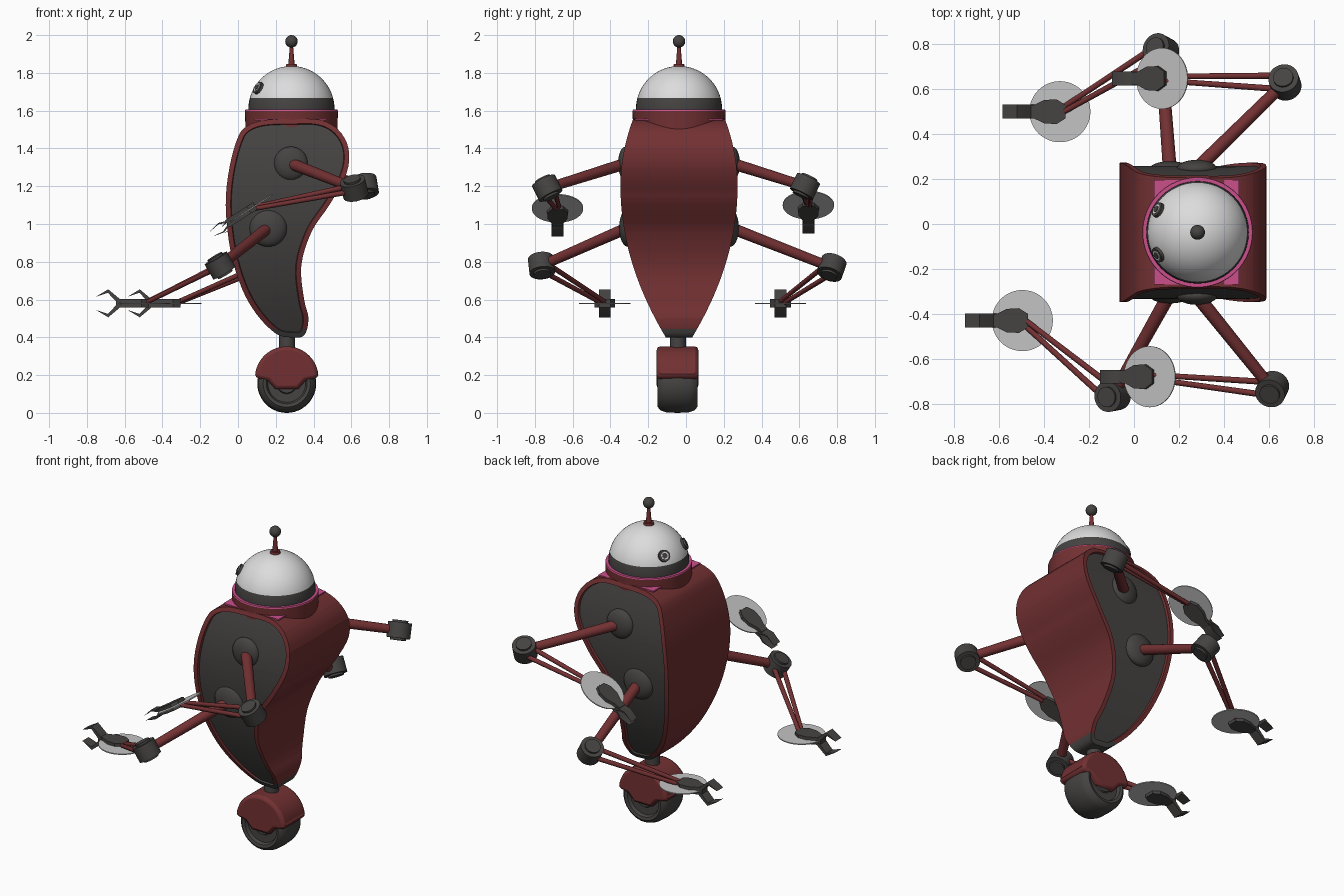
import bpy, bmesh, math
from mathutils import Vector, Matrix

if "Cube" in bpy.data.objects:
    bpy.data.objects.remove(bpy.data.objects["Cube"])

def material(name, rgb):
    m = bpy.data.materials.new(name)
    m.diffuse_color = (*rgb, 1)
    m.use_nodes = True
    m.node_tree.nodes["Principled BSDF"].inputs["Base Color"].default_value = m.diffuse_color
    return m

RED = material("dark red", (0.17, 0.03, 0.032))
DARK = material("dark grey", (0.06, 0.057, 0.055))
LIGHT = material("light grey", (0.72, 0.72, 0.72))
DISC = material("disc grey", (0.55, 0.55, 0.55))
PINK = material("pink", (0.6, 0.08, 0.26))
CX, CY = 0.283, -0.037          # head axis


def finish(bm, name, *mats):
    bmesh.ops.recalc_face_normals(bm, faces=bm.faces)
    me = bpy.data.meshes.new(name)
    bm.to_mesh(me)
    bm.free()
    for m in mats:
        me.materials.append(m)
    ob = bpy.data.objects.new(name, me)
    bpy.context.collection.objects.link(ob)
    return ob


def tube(name, a, b, r1, r2, mat, seg=24):
    a, b = Vector(a), Vector(b)
    mtx = Matrix.Translation((a + b) / 2) @ (b - a).to_track_quat('Z', 'Y').to_matrix().to_4x4()
    bm = bmesh.new()
    bmesh.ops.create_cone(bm, cap_ends=True, segments=seg, radius1=r1, radius2=r2,
                          depth=(b - a).length, matrix=mtx)
    return finish(bm, name, mat)


def ball(name, c, r, mat, sy=1.0):
    bm = bmesh.new()
    bmesh.ops.create_uvsphere(bm, u_segments=24, v_segments=16, radius=r,
                              matrix=Matrix.Translation(c) @ Matrix.Diagonal((1, sy, 1, 1)))
    return finish(bm, name, mat)


def prism(name, pts, origin, u, v, half, mat):
    """Outline in the u, v plane, extruded both ways along the normal."""
    o, u, v = Vector(origin), Vector(u), Vector(v)
    n = u.cross(v).normalized()
    bm = bmesh.new()
    f = bm.faces.new([bm.verts.new(o + u * p + v * q - n * half) for p, q in pts])
    ext = bmesh.ops.extrude_face_region(bm, geom=[f])["geom"]
    bm.faces.new([w for w in f.verts]) if not f.is_valid else None
    bmesh.ops.translate(bm, vec=n * 2 * half,
                        verts=[g for g in ext if isinstance(g, bmesh.types.BMVert)])
    return finish(bm, name, mat)


def lathe_y(name, profile, c, mat, seg=48):
    """Turn (radius, y) points about the y axis."""
    bm = bmesh.new()
    vs = [bm.verts.new(Vector(c) + Vector((r, y, 0))) for r, y in profile]
    es = [bm.edges.new(e) for e in zip(vs, vs[1:])]
    bmesh.ops.spin(bm, geom=vs + es, cent=c, axis=(0, 1, 0), angle=2 * math.pi, steps=seg)
    bmesh.ops.remove_doubles(bm, verts=bm.verts, dist=1e-4)
    return finish(bm, name, mat)


def smooth_loop(p, n=4):
    """Closed Catmull-Rom curve through the points."""
    out, k = [], len(p)
    for i in range(k):
        a, b, c, d = (Vector(p[(i + j) % k]) for j in (-1, 0, 1, 2))
        for s in range(n):
            t = s / n
            out.append(0.5 * (2 * b + (c - a) * t + (2 * a - 5 * b + 4 * c - d) * t * t
                              + (3 * b - a - 3 * c + d) * t ** 3))
    return out


def half_width(z):
    return 0.31 - (0.065 * ((z - 1.2) / 0.35) ** 2 if z > 1.2 else 0.24 * ((1.2 - z) / 0.8) ** 2)


# body: side profile as a prism, inset side panels, then bulged by height
side = smooth_loop([(0.14, 1.55), (0.28, 1.556), (0.43, 1.552), (0.53, 1.5), (0.585, 1.4), (0.575, 1.27),
                    (0.49, 1.11), (0.39, 0.96), (0.335, 0.78), (0.35, 0.6), (0.373, 0.5),
                    (0.35, 0.41), (0.28, 0.4), (0.2, 0.42), (0.1, 0.52), (0.02, 0.66), (-0.04, 0.86),
                    (-0.065, 1.1), (-0.045, 1.3), (0.0, 1.46), (0.05, 1.52)])
bm = bmesh.new()
caps = [[bm.verts.new((x, s, z)) for x, z in side] for s in (-1, 1)]
ends = [bm.faces.new(c) for c in caps]
for i in range(len(side)):
    j = (i + 1) % len(side)
    bm.faces.new((caps[0][i], caps[0][j], caps[1][j], caps[1][i]))
bmesh.ops.recalc_face_normals(bm, faces=bm.faces)
bmesh.ops.inset_individual(bm, faces=ends, thickness=0.026, use_even_offset=True)
bmesh.ops.inset_individual(bm, faces=ends, thickness=0.004, depth=-0.014, use_even_offset=True)
for f in ends:
    f.material_index = 1
for z in [0.445] + [0.5 + 0.05 * i for i in range(21)]:
    bmesh.ops.bisect_plane(bm, geom=bm.verts[:] + bm.edges[:] + bm.faces[:],
                           plane_co=(0, 0, z), plane_no=(0, 0, 1))
for f in bm.faces:
    if f.calc_center_median().z < 0.443:
        f.material_index = 1
for v in bm.verts:
    s = 1 if v.co.y > 0 else -1
    v.co.y = CY + s * (half_width(v.co.z) - (1 - abs(v.co.y)))
finish(bm, "body_shell", RED, DARK)

# collar with pink trim
tube("neck_collar", (CX, CY, 1.48), (CX, CY, 1.598), 0.243, 0.246, RED, 64)
tube("collar_trim", (CX, CY, 1.598), (CX, CY, 1.605), 0.246, 0.244, PINK, 64)
prism("shoulder_trim", [(-0.19, -0.232), (0.19, -0.232), (0.19, 0.232), (-0.19, 0.232)],
      (CX - 0.005, CY, 1.552), (1, 0, 0), (0, 1, 0), 0.004, PINK)

# domed head with a dark lower band
bm = bmesh.new()
bmesh.ops.create_uvsphere(bm, u_segments=48, v_segments=48, radius=0.228,
                          matrix=Matrix.Translation((CX, CY, 1.608)))
bmesh.ops.bisect_plane(bm, geom=bm.verts[:] + bm.edges[:] + bm.faces[:], plane_co=(0, 0, 1.595),
                       plane_no=(0, 0, 1), clear_inner=True)
for f in bm.faces:
    f.material_index = 1 if f.calc_center_median().z < 1.662 else 0
finish(bm, "head_dome", LIGHT, DARK)

# eyes
for s, tag in ((-1, "right"), (1, "left")):
    d = Vector((-0.173, 0.098 * s, 0.11)).normalized()
    c = Vector((CX, CY, 1.608))
    for part, r, out, m in (("socket", 0.036, 0.239, DARK), ("ring", 0.024, 0.242, LIGHT),
                            ("pupil", 0.016, 0.245, DARK)):
        tube(f"{tag}_eye_{part}", c + d * 0.2, c + d * out, r, r * 0.95, m)

# antenna
tube("antenna_base", (CX, CY, 1.825), (CX, CY, 1.848), 0.032, 0.027, RED)
tube("antenna_rod", (CX, CY, 1.84), (CX, CY, 1.95), 0.017, 0.008, RED)
ball("antenna_ball", (CX, CY, 1.967), 0.033, DARK)

# wheel, fender and post
WC = (0.258, -0.045, 0.156)
half = [(0.0, 0.09), (0.05, 0.09), (0.055, 0.08), (0.1, 0.08), (0.108, 0.1), (0.125, 0.105),
        (0.143, 0.09), (0.153, 0.06), (0.156, 0.0)]
lathe_y("wheel", half + [(r, -y) for r, y in half[-2::-1]], WC, DARK)
arc = [(0.168 * math.cos(math.pi * i / 28), 0.03 + 0.166 * math.sin(math.pi * i / 28)) for i in range(29)]
fender = prism("wheel_fender", arc + [(-0.1, 0.015), (-0.06, -0.03), (0.06, -0.03), (0.1, 0.015)],
               WC, (1, 0, 0), (0, 0, 1), 0.11, RED)
bev = fender.modifiers.new("rounded", 'BEVEL')
bev.width, bev.segments, bev.limit_method, bev.angle_limit = 0.02, 2, 'ANGLE', math.radians(60)
tube("wheel_post", (0.26, -0.042, 0.33), (0.26, -0.042, 0.42), 0.042, 0.042, DARK)


# arms: shoulder ball, upper rod, elbow drum, twin forearm rods, wrist disc, claw hand
def arm(tag, x, z, sgn, elbow, wrist, aim, spread, r):
    sh = Vector((x, CY + sgn * (half_width(z) - 0.02), z))
    e, w, d = Vector(elbow), Vector(wrist), Vector(aim).normalized()
    ball(tag + "_shoulder", sh, r, DARK, 0.45)
    tube(tag + "_upper_arm", sh, e, 0.031, 0.026, RED)
    fore = (w - e).normalized()
    axis = (e - sh).cross(fore).normalized()
    across = axis.cross(fore)
    tube(tag + "_elbow", e - axis * 0.045, e + axis * 0.045, 0.068, 0.068, DARK, 32)
    tube(tag + "_elbow_cap", e - axis * 0.057, e + axis * 0.057, 0.045, 0.045, DARK, 32)
    for i, s in enumerate((-1, 1)):
        tube(f"{tag}_forearm_rod_{i}", e + across * s * 0.034, w + across * s * 0.01, 0.014, 0.012, RED, 12)
    y = Vector((0, 1, 0))
    n = d.cross(y)
    if n.z < 0:
        n = -n
    tube(tag + "_wrist_disc", w - n * 0.003, w + n * 0.003, 0.136, 0.136, DISC, 48)
    palm = [(-0.025, 0.03), (0.015, 0.055), (0.07, 0.052), (0.115, 0.03), (0.15, 0.028)]
    prism(tag + "_palm", palm + [(p, -q) for p, q in palm[::-1]], w, d, y, 0.022, DARK)
    for name, s in (("upper", spread), ("lower", -spread)):
        claw = [(0.11, 0.0), (0.135, 0.028), (0.19, 0.074), (0.255, 0.035), (0.192, 0.056), (0.15, 0.012)]
        prism(f"{tag}_{name}_claw", [(p, q * s) for p, q in claw], w, d, n, 0.031, DARK)


DOWN, FLAT = (-0.84, 0, -0.54), (-1, 0, 0)
arm("upper_right", 0.28, 1.32, -1, (0.615, -0.735, 1.19), (0.07, -0.68, 1.083), DOWN, 0.4, 0.09)
arm("upper_left", 0.28, 1.32, 1, (0.672, 0.63, 1.2), (0.125, 0.648, 1.1), DOWN, 0.4, 0.09)
arm("lower_right", 0.16, 0.98, -1, (-0.095, -0.765, 0.78), (-0.497, -0.43, 0.58), FLAT, 1.0, 0.1)
arm("lower_left", 0.16, 0.98, 1, (0.12, 0.772, 0.77), (-0.33, 0.5, 0.58), FLAT, 1.0, 0.1)

# smooth shading with sharp edges kept
bpy.ops.object.select_all(action='SELECT')
bpy.context.view_layer.objects.active = fender
bpy.ops.object.shade_smooth_by_angle(angle=math.radians(35))
